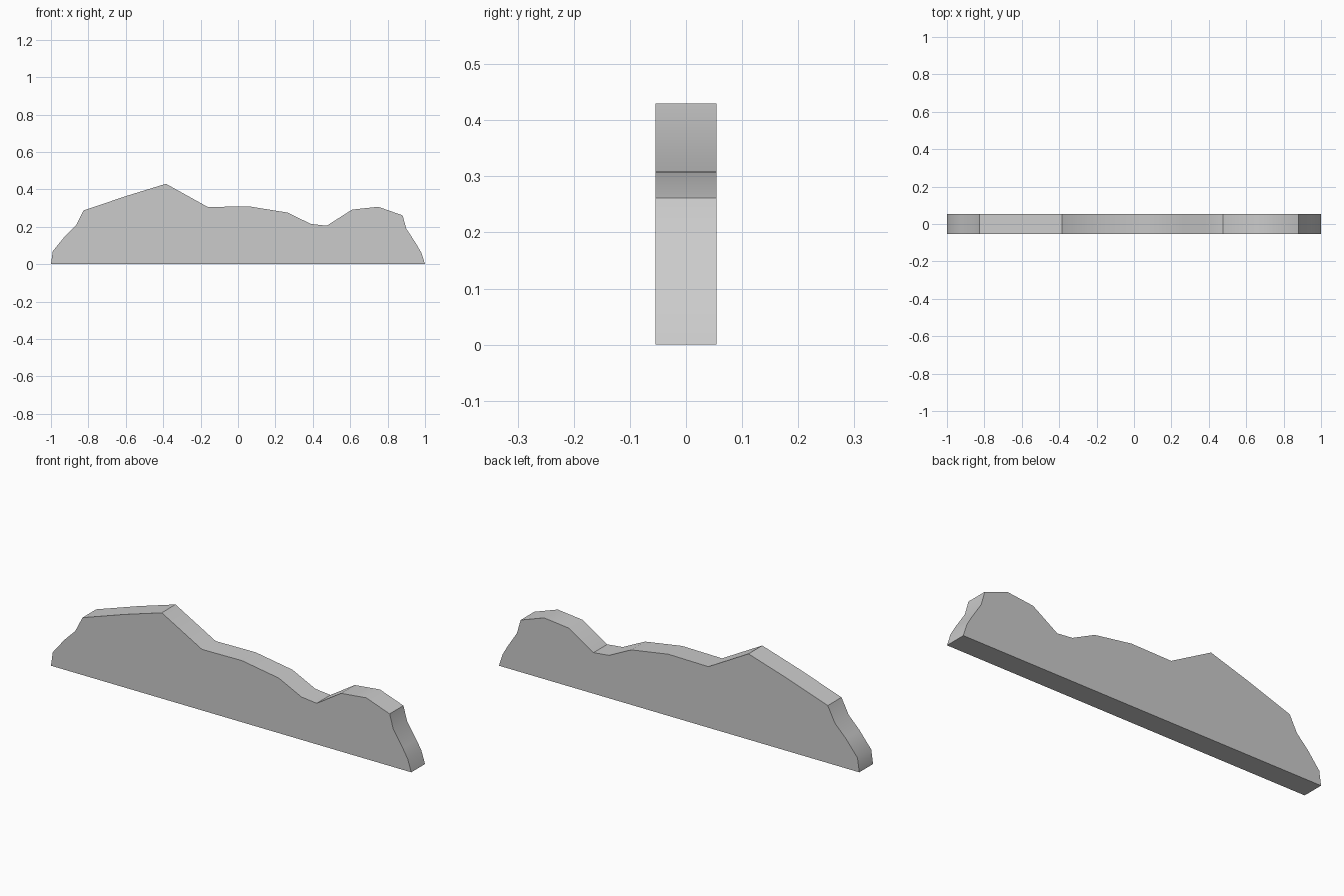
import bpy, bmesh, math

if "Cube" in bpy.data.objects:
    bpy.data.objects.remove(bpy.data.objects["Cube"])

HALF_DEPTH = 0.0545

# Ridge outline seen from the front (x, z)
PROFILE = [
    (-1.0, 0.0), (-0.99, 0.07), (-0.925, 0.15), (-0.865, 0.21), (-0.825, 0.288),
    (-0.59, 0.367), (-0.385, 0.43), (-0.162, 0.306), (0.06, 0.309), (0.265, 0.276),
    (0.39, 0.215), (0.475, 0.206), (0.61, 0.292), (0.75, 0.307), (0.88, 0.261),
    (0.90, 0.19), (0.952, 0.11), (0.98, 0.062), (1.0, 0.0),
]

# Slab extruded from the outline
bm = bmesh.new()
front = bm.faces.new([bm.verts.new((x, -HALF_DEPTH, z)) for x, z in PROFILE])
ext = bmesh.ops.extrude_face_region(bm, geom=[front], use_keep_orig=True)
moved = [g for g in ext["geom"] if isinstance(g, bmesh.types.BMVert)]
bmesh.ops.translate(bm, verts=moved, vec=(0, 2 * HALF_DEPTH, 0))
bmesh.ops.recalc_face_normals(bm, faces=bm.faces)

mesh = bpy.data.meshes.new("ridge_slab")
bm.to_mesh(mesh)
bm.free()
slab = bpy.data.objects.new("ridge_slab", mesh)
bpy.context.collection.objects.link(slab)

# Smooth along the crest, sharp at the rims and strong bends
bpy.context.view_layer.objects.active = slab
slab.select_set(True)
bpy.ops.object.shade_smooth_by_angle(angle=math.radians(35))
